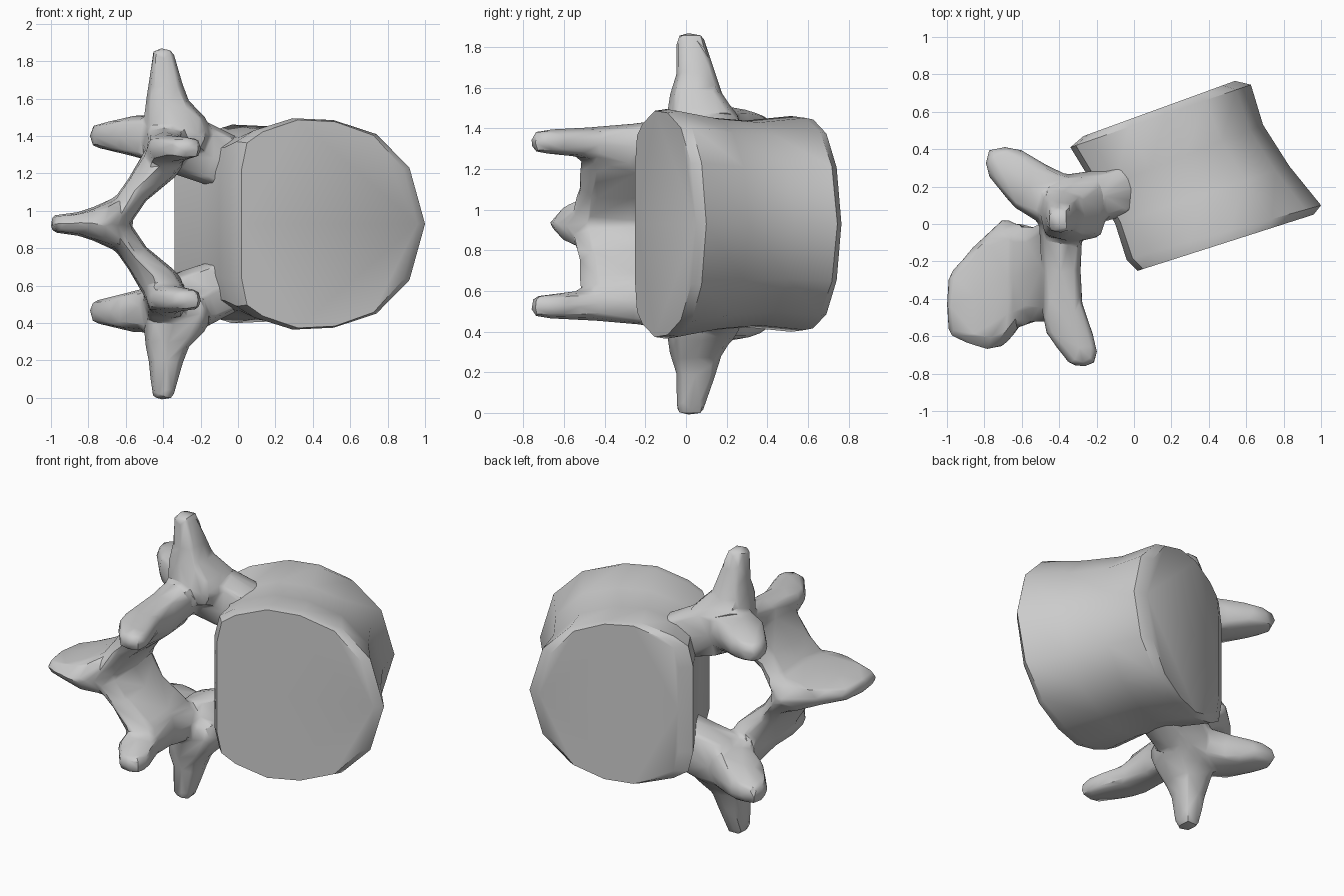
import bpy
import bmesh
import math
from mathutils import Vector

MID = 0.93  # height of the symmetry plane

cube = bpy.data.objects.get("Cube")
if cube:
    bpy.data.objects.remove(cube, do_unlink=True)

bone = bpy.data.materials.new("bone_grey")
bone.use_nodes = True
colour = (0.6, 0.6, 0.6, 1.0)
bone.diffuse_color = colour
bone.node_tree.nodes["Principled BSDF"].inputs["Base Color"].default_value = colour

# Directions used for a blocky rounded knot
AXIS = (-1, 0, 1)
DIRS = [Vector((a, b, c)) / Vector((a, b, c)).length ** 0.6
        for a in AXIS for b in AXIS for c in AXIS if (a, b, c) != (0, 0, 0)]


def make_object(name, bm):
    bmesh.ops.recalc_face_normals(bm, faces=bm.faces[:])
    mesh = bpy.data.meshes.new(name)
    bm.to_mesh(mesh)
    bm.free()
    obj = bpy.data.objects.new(name, mesh)
    bpy.context.collection.objects.link(obj)
    return obj


def activate(obj):
    bpy.ops.object.select_all(action='DESELECT')
    obj.select_set(True)
    bpy.context.view_layer.objects.active = obj


def finish(obj, angle):
    obj.data.materials.clear()
    obj.data.materials.append(bone)
    activate(obj)
    bpy.ops.object.shade_smooth_by_angle(angle=math.radians(angle))


def add_limb(bm, nodes, side):
    """Chain of convex hulls between neighbouring knots."""
    for pair in zip(nodes, nodes[1:]):
        verts = []
        for x, y, z, rx, ry, rz in pair:
            z = MID + side * (z - MID)
            verts += [bm.verts.new((x + d.x * rx, y + d.y * ry, z + d.z * rz))
                      for d in DIRS]
        bmesh.ops.convex_hull(bm, input=verts)
        loose = [v for v in verts if v.is_valid and not v.link_faces]
        bmesh.ops.delete(bm, geom=loose, context='VERTS')


# Vertebral body: flat-backed round section lofted between the end plates
half = [(0, 0), (0, .30), (.03, .44), (.12, .50), (.32, .565),
        (.53, .555), (.75, .48), (.92, .30), (1, 0)]
section = half + [(t, -h) for t, h in reversed(half[1:-1])]
# each station: rear end (x, y), front end (x, y), height scale
stations = [
    ((.02, -.25), (.96, .05), .985),
    ((-.04, -.19), (1.0, .10), 1.0),
    ((-.10, .00), (.83, .31), .93),
    ((-.20, .18), (.69, .53), .90),
    ((-.34, .41), (.625, .745), .94),
    ((-.27, .47), (.54, .765), .925),
]
bm = bmesh.new()
rings = []
for rear, front, scale in stations:
    rear, front = Vector(rear), Vector(front)
    ring = []
    for t, h in section:
        p = rear.lerp(front, t)
        ring.append(bm.verts.new((p.x, p.y, MID + h * scale)))
    rings.append(ring)
count = len(section)
for a, b in zip(rings, rings[1:]):
    for i in range(count):
        j = (i + 1) % count
        bm.faces.new((a[i], a[j], b[j], b[i]))
bm.faces.new(rings[0])
bm.faces.new(rings[-1])
finish(make_object("vertebral_body", bm), 38)

# Neural arch: limbs for one side, repeated across the symmetry plane
pedicle = [(.06, .22, 1.20, .08, .16, .16),
           (-.15, .155, 1.30, .07, .14, .17),
           (-.33, .12, 1.36, .11, .15, .17)]
transverse_process = [(-.32, .08, 1.41, .18, .18, .11),
                      (-.375, .05, 1.55, .125, .135, .06),
                      (-.385, .05, 1.66, .095, .10, .05),
                      (-.40, .022, 1.835, .06, .07, .035)]
superior_facet = [(-.40, .12, 1.38, .13, .14, .13),
                  (-.55, .20, 1.40, .115, .135, .11),
                  (-.69, .325, 1.40, .105, .09, .07)]
inferior_facet = [(-.39, .02, 1.35, .12, .13, .11),
                  (-.39, -.25, 1.31, .105, .15, .115),
                  (-.38, -.48, 1.33, .11, .13, .075),
                  (-.28, -.68, 1.335, .085, .085, .06)]
lamina = [(-.41, -.24, 1.26, .10, .28, .09),
          (-.54, -.27, 1.11, .06, .26, .07),
          (-.63, -.28, .98, .055, .29, .08)]
spinous_process = [(-.64, -.28, MID, .05, .30, .15),
                   (-.71, -.32, MID, .08, .345, .11),
                   (-.80, -.375, MID, .09, .30, .07),
                   (-.92, -.43, MID, .085, .20, .055)]

bm = bmesh.new()
for side in (1, -1):
    for limb in (pedicle, transverse_process, superior_facet,
                 inferior_facet, lamina):
        add_limb(bm, limb, side)
add_limb(bm, spinous_process, 1)
arch = make_object("neural_arch", bm)

# Blend the limbs into one faceted skin
remesh = arch.modifiers.new("blend", 'REMESH')
remesh.mode = 'VOXEL'
remesh.voxel_size = 0.018
smooth = arch.modifiers.new("soften", 'SMOOTH')
smooth.factor = 0.5
smooth.iterations = 5
decimate = arch.modifiers.new("facet", 'DECIMATE')
decimate.ratio = 0.04
activate(arch)
for name in [m.name for m in arch.modifiers]:
    bpy.ops.object.modifier_apply(modifier=name)
finish(arch, 35)
